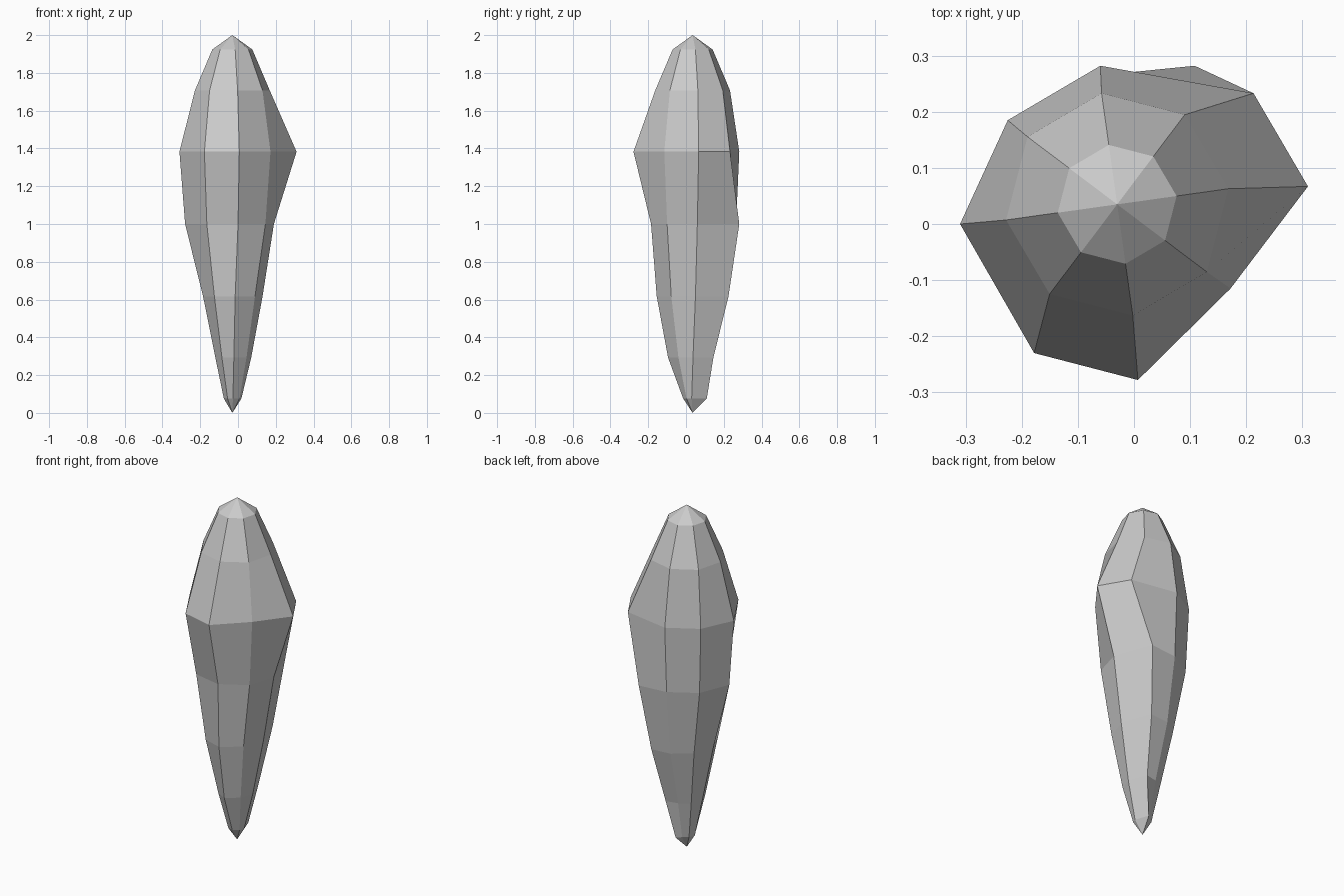
import bpy, bmesh, math

if "Cube" in bpy.data.objects:
    bpy.data.objects.remove(bpy.data.objects["Cube"])

CX, CY = -0.03, 0.035   # axis of the stone


def regular(r):
    """Eight evenly spaced points around the axis."""
    return [(CX + r * math.cos(math.radians(8 + 45 * k)),
             CY + r * math.sin(math.radians(8 + 45 * k))) for k in range(8)]


# Cross-sections from top to bottom; the irregular ones are given as points
sections = [
    regular(0.107),
    regular(0.2),
    [(.31, .067), (.213, .233), (-.06, .282), (-.225, .185),
     (-.31, 0), (-.178, -.23), (.007, -.278), (.172, -.115)],
    [(.19, .06), (.108, .282), (-.06, .265), (-.21, .175),
     (-.28, 0), (-.165, -.15), (0, -.185), (.145, -.1)],
    [(.13, .05), (.067, .225), (-.05, .215), (-.15, .14),
     (-.185, .01), (-.125, -.12), (-.015, -.155), (.09, -.078)],
    [(.07, .037), (.03, .145), (-.04, .13), (-.1, .095),
     (-.12, .02), (-.085, -.06), (-.022, -.095), (.045, -.04)],
    [(.018, .03), (-.01, .11), (-.035, .085), (-.065, .065),
     (-.075, .025), (-.055, -.01), (-.027, -.015), (.008, .003)],
]

# Faceted stone: eight-sided sphere layout with poles at both ends
bm = bmesh.new()
top = bm.verts.new((CX, CY, 2))
bottom = bm.verts.new((CX, CY, 0))
rings = [[bm.verts.new((x, y, 1 + math.cos(math.pi * (i + 1) / 8))) for x, y in s]
         for i, s in enumerate(sections)]
for k in range(8):
    n = (k + 1) % 8
    bm.faces.new((top, rings[0][k], rings[0][n]))
    bm.faces.new((bottom, rings[-1][n], rings[-1][k]))
    for a, b in zip(rings, rings[1:]):
        bm.faces.new((a[k], b[k], b[n], a[n]))
bmesh.ops.recalc_face_normals(bm, faces=bm.faces)
mesh = bpy.data.meshes.new("faceted_stone")
bm.to_mesh(mesh)
bm.free()
bpy.context.collection.objects.link(bpy.data.objects.new("faceted_stone", mesh))
